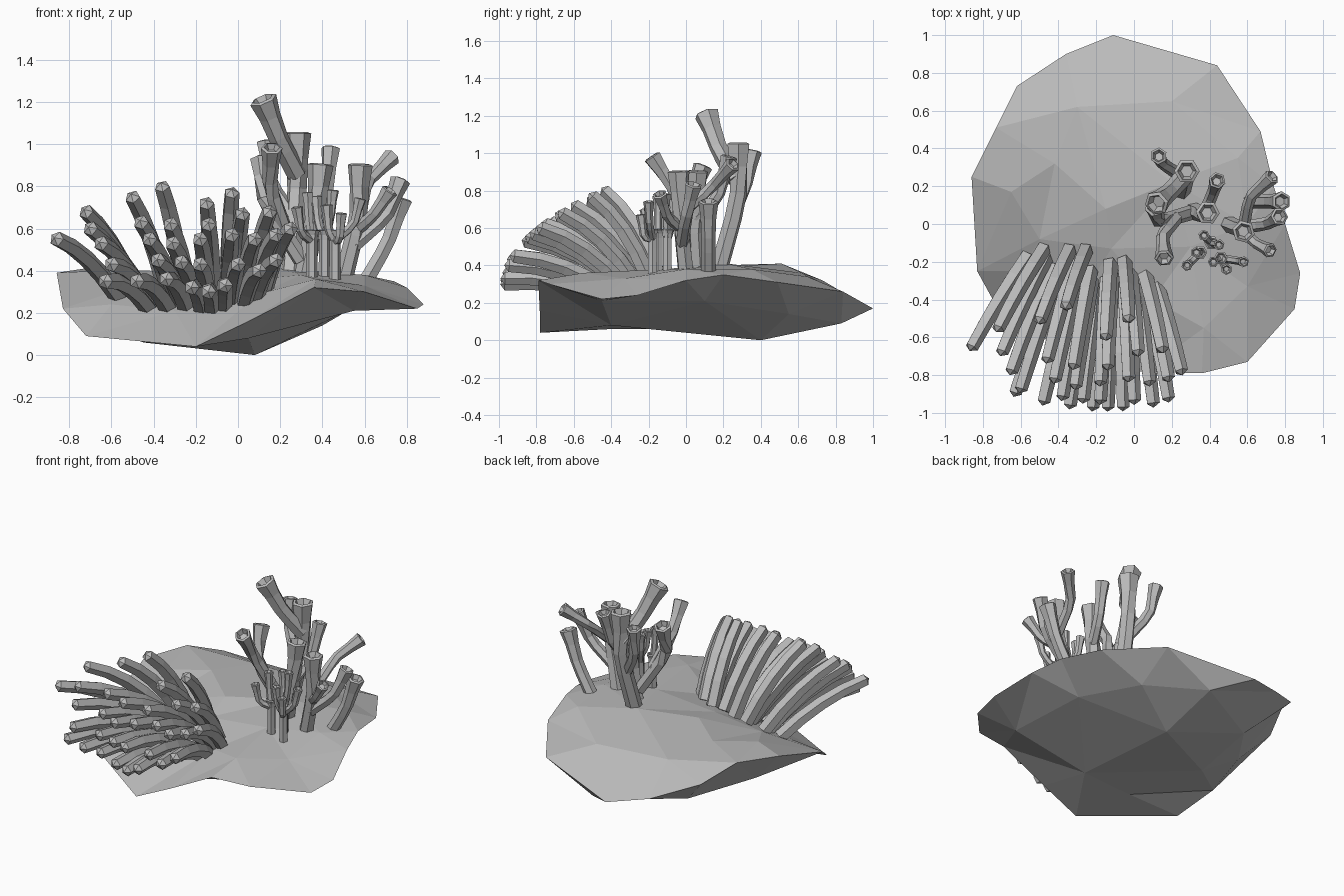
import bpy, bmesh, math
from mathutils import Vector, geometry

cube = bpy.data.objects.get("Cube")
if cube:
    bpy.data.objects.remove(cube, do_unlink=True)

stone = bpy.data.materials.new("plain grey")
stone.use_nodes = True
stone.diffuse_color = (.5, .5, .5, 1)
stone.node_tree.nodes["Principled BSDF"].inputs["Base Color"].default_value = (.5, .5, .5, 1)


def finish(bm, name):
    """Turn a bmesh into a flat shaded object."""
    bmesh.ops.recalc_face_normals(bm, faces=bm.faces)
    mesh = bpy.data.meshes.new(name)
    bm.to_mesh(mesh)
    bm.free()
    mesh.materials.append(stone)
    obj = bpy.data.objects.new(name, mesh)
    bpy.context.collection.objects.link(obj)
    return obj


def bend(a, b, c, steps):
    """Points on a quadratic curve from a to c, pulled towards b."""
    points = []
    for i in range(steps + 1):
        t = i / steps
        points.append(a * (1 - t) ** 2 + b * (2 * t * (1 - t)) + c * t * t)
    return points


def ring(bm, centre, direction, radius, sides):
    turn = direction.to_track_quat('Z', 'Y')
    verts = []
    for i in range(sides):
        a = math.tau * i / sides
        offset = Vector((math.cos(a), math.sin(a), 0)) * radius
        verts.append(bm.verts.new(centre + turn @ offset))
    return verts


def bridge(bm, lower, upper):
    n = len(lower)
    for i in range(n):
        j = (i + 1) % n
        bm.faces.new((lower[i], lower[j], upper[j], upper[i]))


def tube(bm, path, radii, sides):
    """Sweep a polygon along a path; return the end ring and its direction."""
    last = None
    for i, p in enumerate(path):
        way = (path[min(i + 1, len(path) - 1)] - path[max(i - 1, 0)]).normalized()
        current = ring(bm, p, way, radii[i], sides)
        if last:
            bridge(bm, last, current)
        else:
            bm.faces.new(current[::-1])
        last = current
    return last, way


# Rock: a shared rim, with a faceted upper and lower surface
RIM = [(-.11, 1, .17), (-.36, .9, .22), (-.62, .73, .32), (-.73, .51, .41),
       (-.86, .25, .39), (-.83, -.25, .22), (-.72, -.45, .09), (-.2, -.78, .04),
       (.05, -.782, .16), (.36, -.79, .32), (.6, -.73, .3), (.85, -.45, .22),
       (.88, -.26, .24), (.8, 0, .32), (.74, .2, .35), (.67, .49, .31), (.44, .84, .26)]
UPPER = [(-.65, .17, .4), (-.15, .08, .39), (-.42, .32, .4), (-.5, -.08, .33),
         (-.12, -.13, .34), (.2, .65, .34), (.2, .22, .41), (-.3, .62, .36),
         (.55, .35, .38), (.6, 0, .38), (.3, -.12, .38), (.37, -.55, .36),
         (.6, -.33, .33), (-.3, -.42, .21), (.1, -.4, .29), (-.6, -.25, .24)]
LOWER = [(.08, .4, 0), (-.45, .1, .06), (-.4, .55, .1), (.1, .83, .09),
         (-.65, .2, .17), (.52, .1, .21), (.55, -.45, .21), (.05, -.4, .08),
         (-.3, -.4, .06), (.4, .55, .14)]

bm = bmesh.new()
rim = [bm.verts.new(p) for p in RIM]
border = [(i, (i + 1) % len(RIM)) for i in range(len(RIM))]
for inner in (UPPER, LOWER):
    verts = rim + [bm.verts.new(p) for p in inner]
    flat = [v.co.to_2d() for v in verts]
    for face in geometry.delaunay_2d_cdt(flat, border, [], 1, 1e-5)[2]:
        bm.faces.new([verts[i] for i in face])
finish(bm, "rock")

# Anemone: arms fanning forward from a patch, listed by tip x and height
ARMS = [(-.86, .55), (-.72, .68), (-.7, .6), (-.65, .53), (-.6, .43), (-.63, .35),
        (-.5, .75), (-.46, .63), (-.42, .55), (-.38, .45), (-.48, .35), (-.36, .8),
        (-.32, .62), (-.31, .53), (-.34, .36), (-.27, .44), (-.22, .32), (-.15, .72),
        (-.14, .62), (-.18, .55), (-.18, .43), (-.14, .3), (-.03, .77), (.02, .67),
        (-.03, .57), (-.06, .33), (0, .43), (.08, .55), (.15, .68), (.1, .4),
        (.18, .57), (.25, .6), (.18, .45)]

bm = bmesh.new()
for x, z in ARMS:
    t = (z - .3) / .5
    left = max(0, -.25 - x)
    right = max(0, x + .2)
    base = Vector((-.22 + .62 * (x + .3),
                   -.43 + .27 * t + .2 * left - .15 * right, .21 + .13 * t))
    tip = Vector((x, -.97 + .53 * t * t + .5 * left * left, z))
    middle = (base + tip) / 2 + Vector((0, .03, .08))
    path = bend(base, middle, tip, 4)
    end, way = tube(bm, path, [.043, .043, .042, .04, .037], 5)
    point = bm.verts.new(tip + way * .024)
    for i in range(5):
        bm.faces.new((end[i], end[(i + 1) % 5], point))
finish(bm, "anemone_arms")


def coral(name, branches):
    """Flared hexagonal tubes with hollow ends: start, bend, tip, radius."""
    bm = bmesh.new()
    for start, middle, tip, r in branches:
        a, b, c = Vector(start), Vector(middle), Vector(tip)
        path = [a, a.lerp(b, .75), b.lerp(c, .12), b.lerp(c, .6), c]
        end, way = tube(bm, path, [r, r * .95, r * .95, r * 1.05, r * 1.35], 6)
        lip = ring(bm, c + way * r * .15, way, r, 6)
        pit = ring(bm, c - way * r * .6, way, r * .65, 6)
        bridge(bm, end, lip)
        bridge(bm, lip, pit)
        bm.faces.new(pit)
    finish(bm, name)


coral("tall_coral", [
    ((.25, .17, .36), (.28, .28, .75), (.28, .28, 1.05), .05),
    ((.27, .24, .64), (.15, .32, .82), (.13, .36, 1.01), .034),
    ((.28, .27, .86), (.2, .18, 1.01), (.12, .11, 1.21), .05)])

coral("middle_coral", [
    ((.31, .07, .36), (.37, .05, .65), (.39, .06, .9), .047),
    ((.3, .06, .45), (.13, .01, .72), (.11, .09, .93), .04),
    ((.22, .03, .6), (.15, -.06, .8), (.16, -.18, .98), .038),
    ((.37, .05, .64), (.42, .17, .76), (.44, .23, .98), .034)])

coral("side_coral", [
    ((.5, 0, .36), (.57, -.03, .64), (.58, -.04, .9), .045),
    ((.58, -.02, .68), (.61, .14, .82), (.73, .25, .94), .032),
    ((.55, -.02, .52), (.7, 0, .65), (.77, .04, .83), .036),
    ((.6, .12, .34), (.71, .12, .53), (.78, .12, .74), .04),
    ((.57, -.03, .6), (.64, -.1, .66), (.72, -.14, .78), .03)])

# Small corals: thin stems forking from three short trunks
TRUNKS = [((.35, -.15), [(.28, -.22, .7), (.33, -.15, .77)]),
          ((.41, -.1), [(.37, -.06, .75), (.45, -.11, .78)]),
          ((.46, -.18), [(.42, -.2, .71), (.49, -.24, .67), (.58, -.2, .74)])]
stems = []
for (x, y), tips in TRUNKS:
    fork = Vector((x, y, .54))
    for tip in tips:
        end = Vector(tip)
        elbow = fork.lerp(end, .75)
        elbow.z = end.z - .12
        stems.append((fork, elbow, end, .022))
    stems.append(((x, y, .34), fork, fork + Vector((0, 0, .05)), .028))
coral("small_coral", stems)
